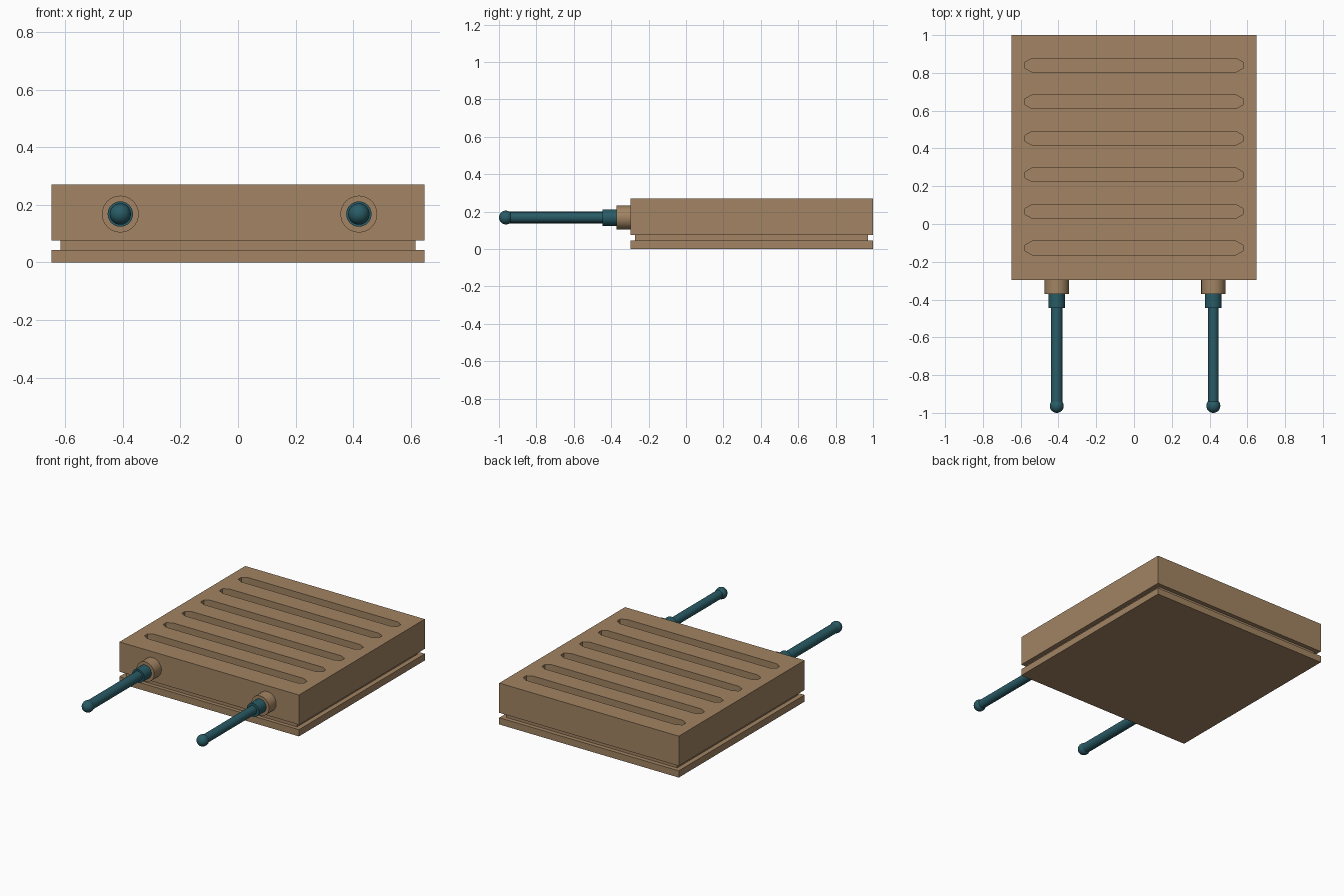
import bpy, bmesh, math
from mathutils import Vector

if "Cube" in bpy.data.objects:
    bpy.data.objects.remove(bpy.data.objects["Cube"])


def material(name, color):
    m = bpy.data.materials.new(name)
    m.diffuse_color = color
    m.use_nodes = True
    m.node_tree.nodes["Principled BSDF"].inputs["Base Color"].default_value = m.diffuse_color
    return m


BROWN = material("brown", (0.36, 0.23, 0.125, 1))
TEAL = material("teal", (0.022, 0.105, 0.13, 1))


def box(name, lo, hi):
    lo, hi = Vector(lo), Vector(hi)
    bpy.ops.mesh.primitive_cube_add(size=1, location=(lo + hi) / 2)
    ob = bpy.context.object
    ob.name = name
    ob.scale = hi - lo
    bpy.ops.object.transform_apply(location=False, rotation=False, scale=True)
    ob.data.materials.append(BROWN)
    return ob


def rod(name, x, y0, y1, r, mat):
    bpy.ops.mesh.primitive_cylinder_add(
        vertices=32, radius=r, depth=y1 - y0,
        location=(x, (y0 + y1) / 2, AXIS_Z), rotation=(math.pi / 2, 0, 0))
    ob = bpy.context.object
    ob.name = name
    ob.data.materials.append(mat)
    bpy.ops.object.shade_smooth_by_angle(angle=math.radians(40))


AXIS_Z = 0.168
FRONT = -0.297

# stacked body: base plate, recessed neck, upper block
box("base_plate", (-0.648, FRONT, 0), (0.648, 1, 0.044))
box("recessed_neck", (-0.617, -0.272, 0.044), (0.617, 0.972, 0.076))
block = box("upper_block", (-0.648, FRONT, 0.076), (0.648, 1, 0.27))

# slot cutter: six prisms with chamfered ends
HALF_L, HALF_W, CHAMFER, FLOOR = 0.576, 0.036, 0.036, 0.21
bm = bmesh.new()
for i in range(6):
    y = -0.127 + i * 0.1935
    flat = HALF_W * 0.45
    right = [(HALF_L - CHAMFER, -HALF_W), (HALF_L, -flat),
             (HALF_L, flat), (HALF_L - CHAMFER, HALF_W)]
    outline = right + [(-px, -py) for px, py in right]
    face = bm.faces.new([bm.verts.new((px, y + py, FLOOR)) for px, py in outline])
    out = bmesh.ops.extrude_face_region(bm, geom=[face])
    bmesh.ops.translate(bm, vec=(0, 0, 0.1),
                        verts=[g for g in out["geom"] if isinstance(g, bmesh.types.BMVert)])
bmesh.ops.recalc_face_normals(bm, faces=bm.faces)
mesh = bpy.data.meshes.new("slot_cutter")
bm.to_mesh(mesh)
bm.free()
mesh.materials.append(BROWN)
cutter = bpy.data.objects.new("slot_cutter", mesh)
cutter.hide_render = True
bpy.context.collection.objects.link(cutter)

# cut the slots into the block
mod = block.modifiers.new("slots", "BOOLEAN")
mod.operation = "DIFFERENCE"
mod.solver = "EXACT"
mod.object = cutter
bpy.ops.object.select_all(action="DESELECT")
bpy.context.view_layer.objects.active = block
block.select_set(True)
bpy.ops.object.modifier_apply(modifier=mod.name)
bpy.data.objects.remove(cutter)

# two pins on the front: collar, sleeve, shaft and ball tip
for side, x, r in (("left", -0.409, 0.031), ("right", 0.42, 0.028)):
    rod(side + "_collar", x, -0.371, FRONT, 0.064, BROWN)
    rod(side + "_sleeve", x, -0.446, -0.371, 0.044, TEAL)
    rod(side + "_shaft", x, -0.962, -0.446, r, TEAL)
    bpy.ops.mesh.primitive_uv_sphere_add(
        segments=24, ring_count=16, radius=0.037,
        location=(x, -0.963, AXIS_Z), rotation=(math.pi / 2, 0, 0))
    ball = bpy.context.object
    ball.name = side + "_ball_tip"
    ball.data.materials.append(TEAL)
    bpy.ops.object.shade_smooth()
